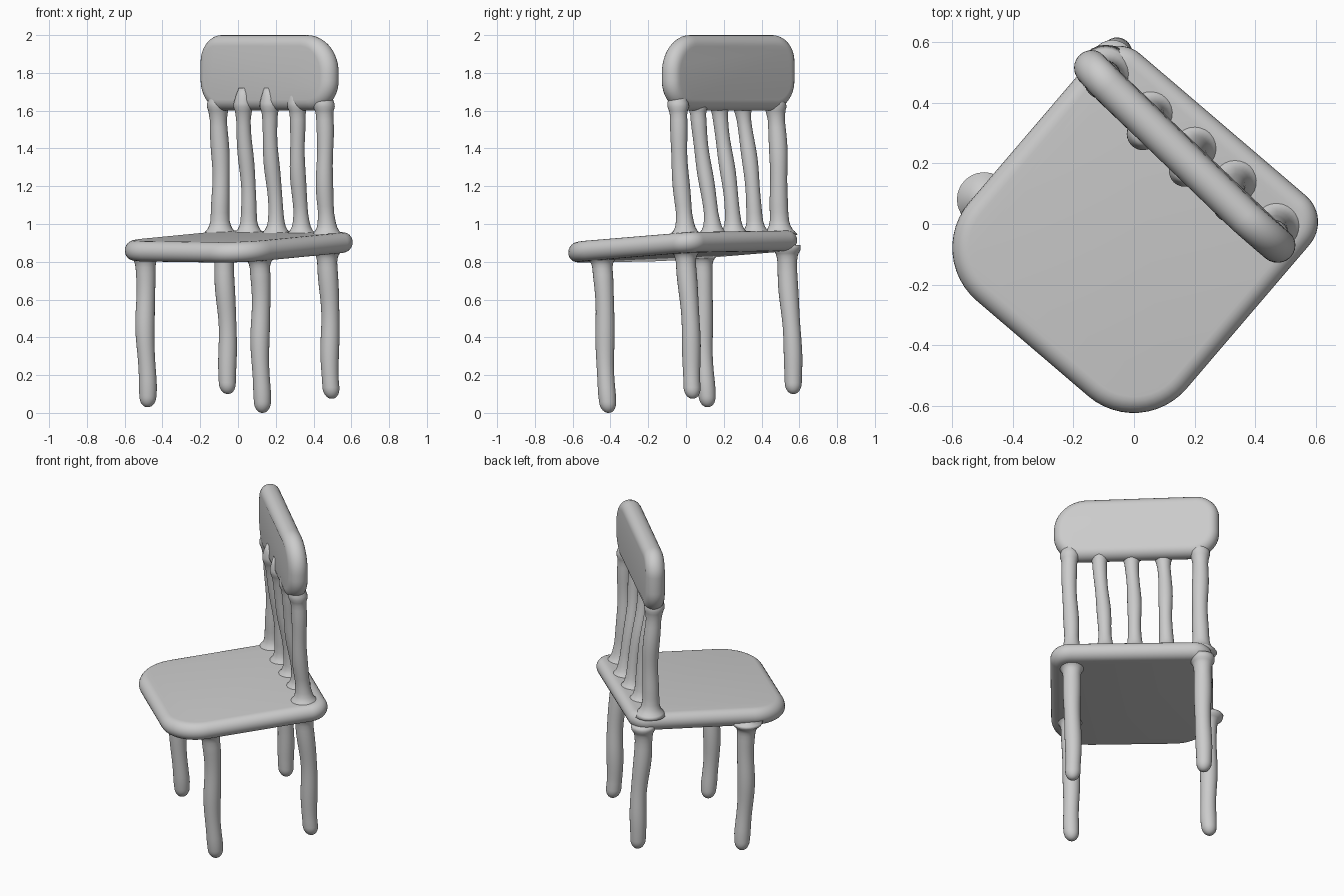
import bpy, bmesh, math
from mathutils import Vector

if "Cube" in bpy.data.objects:
    bpy.data.objects.remove(bpy.data.objects["Cube"])


def finish(name, bm):
    bmesh.ops.recalc_face_normals(bm, faces=bm.faces)
    me = bpy.data.meshes.new(name)
    bm.to_mesh(me)
    bm.free()
    ob = bpy.data.objects.new(name, me)
    bpy.context.collection.objects.link(ob)
    for p in me.polygons:
        p.use_smooth = True
    return ob


def loft(name, rings):
    """Skin a stack of closed rings and cap both ends."""
    bm = bmesh.new()
    loops = [[bm.verts.new(p) for p in ring] for ring in rings]
    n = len(loops[0])
    for a, b in zip(loops, loops[1:]):
        for i in range(n):
            j = (i + 1) % n
            bm.faces.new((a[i], a[j], b[j], b[i]))
    bm.faces.new(loops[0])
    bm.faces.new(loops[-1])
    return finish(name, bm)


def outline(a0, a1, b0, b1, radii, inset):
    """Rounded rectangle; radii run low-low, high-low, high-high, low-high."""
    pts = []
    corners = [(a0, b0, 1, 1), (a1, b0, -1, 1), (a1, b1, -1, -1), (a0, b1, 1, -1)]
    for k, ((a, b, sa, sb), r) in enumerate(zip(corners, radii)):
        for i in range(13):
            t = math.pi * (1 + k / 2 + i / 24)
            pts.append((a + sa * r + (r - inset) * math.cos(t),
                        b + sb * r + (r - inset) * math.sin(t)))
    return pts


def slab(name, rect, radii, half, place):
    """Rounded board with a fully round rim, put in the world by place(a, b, h)."""
    rings = []
    for i in range(13):
        phi = math.pi * (i / 12 - 0.5)
        inset, h = half * (1 - math.cos(phi)), half * math.sin(phi)
        rings.append([place(a, b, h) for a, b in outline(*rect, radii, inset)])
    return loft(name, rings)


def tube(name, low, high, profile, phase=0):
    """Slightly wobbly round bar; profile holds (z, radius) pairs."""
    z0, z1 = low[2], high[2]
    rings = []
    for z, r in profile:
        c = Vector(low).lerp(Vector(high), (z - z0) / (z1 - z0))
        c.x += 0.005 * math.sin(11 * z + phase)
        c.y += 0.005 * math.cos(9 * z + phase)
        rings.append([(c.x + r * math.cos(t), c.y + r * math.sin(t), z)
                      for t in [math.tau * i / 24 for i in range(24)]])
    return loft(name, rings)


def seat_z(x, y):
    return 0.883 + 0.033 * x + 0.055 * y


# Seat: turned rounded square, tilted up towards the back
def place_seat(u, v, h):
    x, y = 0.76 * u + 0.65 * v, -0.65 * u + 0.76 * v
    return x, y, seat_z(x, y) + h


slab("seat", (-0.46, 0.485, -0.53, 0.44), (0.23, 0.23, 0.115, 0.11), 0.054, place_seat)


# Headrest board, bowed slightly forward in the middle
def place_head(s, z, h):
    n = 0.277 - 0.014 * (1 - min(1, ((s + 0.03) / 0.45) ** 2)) + h
    return 0.724 * s + 0.69 * n, -0.69 * s + 0.724 * n, z


slab("headrest", (-0.515, 0.45, 1.6, 2.0), (0.16, 0.16, 0.2, 0.14), 0.058, place_head)

# Legs: top x, y, then foot x, y, z
legs = {
    "front_left_leg": (-0.495, 0.08, -0.48, 0.11, 0.03),
    "front_right_leg": (0.115, -0.445, 0.125, -0.413, 0.0),
    "back_right_leg": (0.475, 0.0, 0.495, 0.04, 0.075),
    "back_left_leg": (-0.072, 0.535, -0.05, 0.572, 0.1),
}
for k, (name, (x, y, fx, fy, fz)) in enumerate(legs.items()):
    top = seat_z(x, y) - 0.02
    prof = []
    for i in range(8):  # rounded foot
        t = math.pi / 2 * i / 7
        prof.append((fz + 0.06 * (1 - math.cos(t)), 0.002 + 0.043 * math.sin(t)))
    start, end = fz + 0.1, top - 0.11
    for i in range(17):  # shaft
        f = i / 16
        z = start + (end - start) * f
        prof.append((z, 0.046 + 0.006 * f + 0.002 * math.sin(17 * z + k)))
    for dz, r in ((0.08, 0.053), (0.06, 0.056), (0.045, 0.061), (0.034, 0.069), (0.02, 0.085), (0, 0.09)):
        prof.append((top - dz, min(r, 0.072) if "back_left" in name else r))
    tube(name, (fx, fy, fz), (x, y, top), prof, k)

# Back uprights: base x, y, then top x, y, radius
bars = {
    "left_post": (-0.09, 0.5, -0.1, 0.475, 0.047),
    "left_slat": (0.06, 0.37, 0.03, 0.305, 0.04),
    "middle_slat": (0.2, 0.25, 0.165, 0.182, 0.04),
    "right_slat": (0.33, 0.135, 0.31, 0.062, 0.04),
    "right_post": (0.467, -0.01, 0.455, -0.045, 0.044),
}
for k, (name, (x, y, tx, ty, r)) in enumerate(bars.items()):
    base = seat_z(x, y) + 0.035
    prof = [(base + dz, r + dr) for dz, dr in
            ((0, 0.045), (0.018, 0.032), (0.03, 0.02), (0.05, 0.01), (0.075, 0.004))]
    for i in range(15):
        z = 1.06 + 0.49 * i / 14
        prof.append((z, r + 0.002 * math.sin(19 * z + k)))
    prof += [(1.58, r + 0.002), (1.6, r + 0.006), (1.62, r + 0.013), (1.64, r + 0.012), (1.68, r), (1.72, r * 0.6)]
    tube(name, (x, y, 1.0), (tx, ty, 1.6), prof, k)
